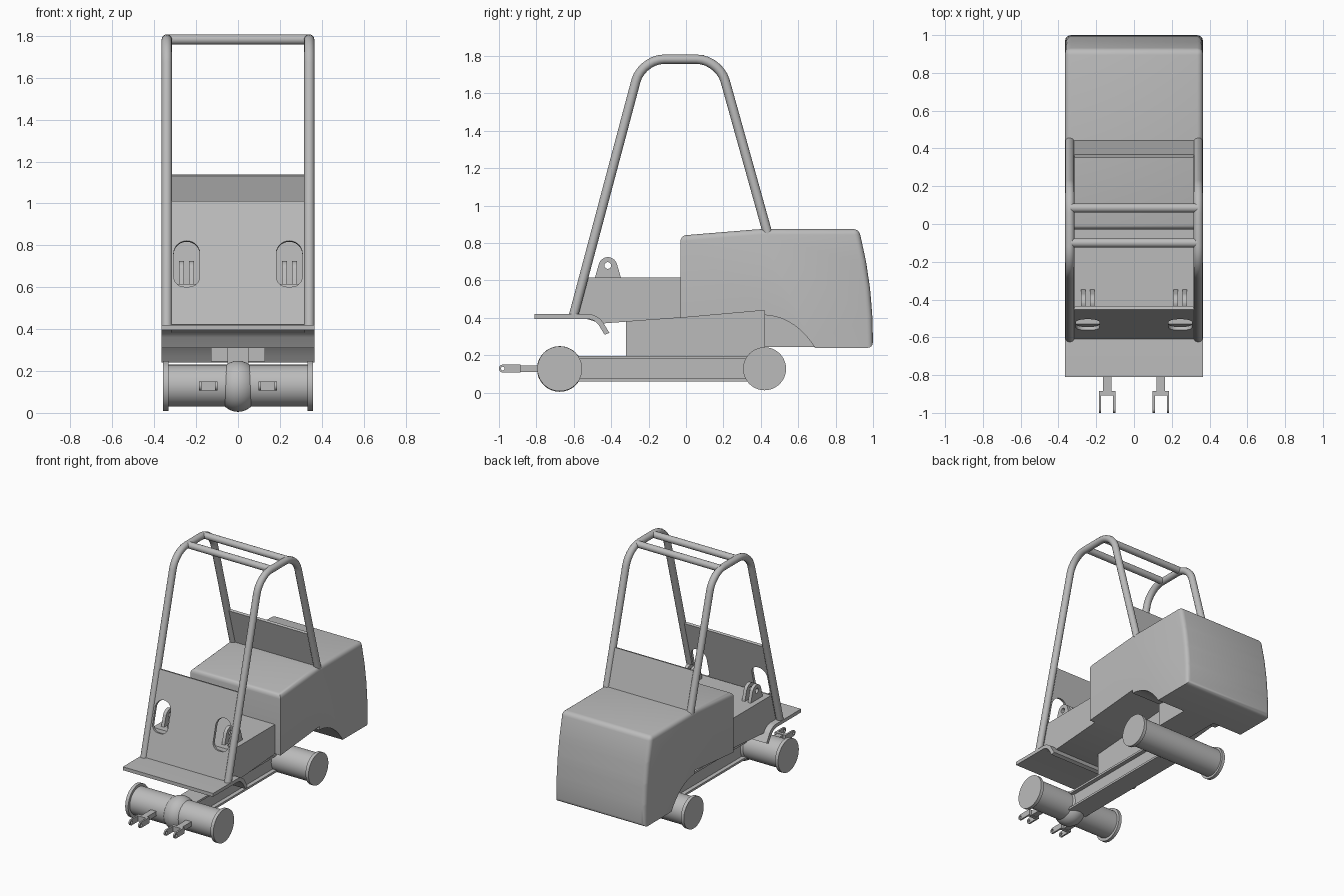
import bpy, bmesh, math
from mathutils import Vector, Matrix
from mathutils.geometry import interpolate_bezier

if "Cube" in bpy.data.objects:
    bpy.data.objects.remove(bpy.data.objects["Cube"], do_unlink=True)

grey = bpy.data.materials.new("plain_grey")
grey.use_nodes = True
grey.diffuse_color = (0.5, 0.5, 0.5, 1)
grey.node_tree.nodes["Principled BSDF"].inputs["Base Color"].default_value = (0.5, 0.5, 0.5, 1)


def activate(ob):
    bpy.ops.object.select_all(action='DESELECT')
    ob.select_set(True)
    bpy.context.view_layer.objects.active = ob


def finish(ob, angle=35):
    ob.data.materials.clear()
    ob.data.materials.append(grey)
    activate(ob)
    bpy.ops.object.shade_smooth_by_angle(angle=math.radians(angle))
    return ob


def from_bmesh(name, bm):
    bmesh.ops.recalc_face_normals(bm, faces=bm.faces)
    mesh = bpy.data.meshes.new(name)
    bm.to_mesh(mesh)
    bm.free()
    ob = bpy.data.objects.new(name, mesh)
    bpy.context.collection.objects.link(ob)
    return finish(ob)


def rounded(points, radii, closed=True, steps=8):
    """Round the corners of a 2D path."""
    pts = [Vector((p[0], p[1], 0)) for p in points]
    out = []
    for i, p in enumerate(pts):
        r = radii if isinstance(radii, (int, float)) else radii[i]
        if not closed and i in (0, len(pts) - 1):
            r = 0
        if r == 0:
            out.append(p)
            continue
        a = p + (pts[i - 1] - p).normalized() * r
        b = p + (pts[(i + 1) % len(pts)] - p).normalized() * r
        out += interpolate_bezier(a, a.lerp(p, 0.55), b.lerp(p, 0.55), b, steps)
    return [p for i, p in enumerate(out) if i == 0 or (p - out[i - 1]).length > 1e-4]


def circle(u, v, r, n=20):
    return [Vector((u + r * math.cos(t * math.tau / n), v + r * math.sin(t * math.tau / n), 0))
            for t in range(n)]


def profile(name, points, x0, x1, round_rule=None, width=0.03):
    """Extrude a side (y, z) outline along x, optionally rounding chosen edges."""
    bm = bmesh.new()
    face = bm.faces.new([bm.verts.new((x0, p[0], p[1])) for p in points])
    ext = bmesh.ops.extrude_face_region(bm, geom=[face])
    moved = [g for g in ext["geom"] if isinstance(g, bmesh.types.BMVert)]
    bmesh.ops.translate(bm, verts=moved, vec=(x1 - x0, 0, 0))
    bmesh.ops.recalc_face_normals(bm, faces=bm.faces)
    if round_rule:
        edges = [e for e in bm.edges if all(round_rule(v.co) for v in e.verts)]
        bmesh.ops.bevel(bm, geom=edges, offset=width, segments=4, profile=0.5, affect='EDGES')
    return from_bmesh(name, bm)


def box(name, x0, x1, y0, y1, z0, z1):
    return profile(name, [(y0, z0), (y1, z0), (y1, z1), (y0, z1)], x0, x1)


def curve_mesh(name, loops, matrix, closed=True, extrude=0, bevel=0):
    """Make a holed plate or a round tube from paths."""
    cu = bpy.data.curves.new(name, 'CURVE')
    cu.dimensions = '2D' if closed else '3D'
    cu.fill_mode = 'BOTH' if closed else 'FULL'
    cu.extrude, cu.bevel_depth = extrude, bevel
    cu.bevel_resolution, cu.use_fill_caps = 4, not closed
    for loop in loops:
        sp = cu.splines.new('POLY')
        sp.points.add(len(loop) - 1)
        for pt, p in zip(sp.points, loop):
            pt.co = (p[0], p[1], 0, 1)
        sp.use_cyclic_u = closed
    ob = bpy.data.objects.new(name, cu)
    bpy.context.collection.objects.link(ob)
    ob.matrix_world = matrix
    activate(ob)
    bpy.ops.object.convert(target='MESH')
    ob = bpy.context.object
    bm = bmesh.new()
    bm.from_mesh(ob.data)
    bmesh.ops.remove_doubles(bm, verts=bm.verts, dist=1e-5)
    bmesh.ops.recalc_face_normals(bm, faces=bm.faces)
    bm.to_mesh(ob.data)
    bm.free()
    return finish(ob)


def side_plane(x):
    """Plane whose local axes are world y and z."""
    return Matrix(((0, 0, 1, x), (1, 0, 0, 0), (0, 1, 0, 0), (0, 0, 0, 1)))


def tilted_plane(y, z, dy, dz):
    """Plane across x, leaning along the direction (dy, dz)."""
    d = Vector((dy, dz)).normalized()
    return Matrix(((1, 0, 0, 0), (0, d.x, -d.y, y), (0, d.y, d.x, z), (0, 0, 0, 1)))


def x_cylinder(name, r, x0, x1, y, z, segments=40):
    bm = bmesh.new()
    place = Matrix.Translation(((x0 + x1) / 2, y, z)) @ Matrix.Rotation(math.pi / 2, 4, 'Y')
    bmesh.ops.create_cone(bm, cap_ends=True, segments=segments, radius1=r, radius2=r,
                          depth=x1 - x0, matrix=place)
    return from_bmesh(name, bm)


# Rear body with wheel arches
arch = interpolate_bezier(Vector((0.69, 0.24)), Vector((0.62, 0.35)),
                          Vector((0.53, 0.41)), Vector((0.42, 0.415)), 12)
body = [(-0.03, 0.40), (-0.03, 0.84), (0.40, 0.875), (0.925, 0.875), (0.963, 0.7),
        (0.985, 0.55), (0.997, 0.4), (1.0, 0.24)]
profile("rear_body", body + [tuple(p[:2]) for p in arch] + [(0.42, 0.44)], -0.365, 0.365,
        lambda c: c.z > 0.8 or c.y > 0.9)
box("inner_block", -0.13, 0.13, 0.42, 0.75, 0.245, 0.45)

# Floor block and footplate
profile("floor_block", [(-0.585, 0.41), (-0.53, 0.615), (0, 0.615), (0, 0.403), (-0.45, 0.37)],
        -0.32, 0.32)
plate = [(-0.81, 0.42), (-0.47, 0.42), (-0.41, 0.32), (-0.435, 0.31), (-0.487, 0.395), (-0.81, 0.395)]
profile("footplate", rounded(plate, [0, 0.05, 0, 0, 0.04, 0]), -0.365, 0.365)

# Chassis: centre web and I-beam
profile("centre_web", [(-0.32, 0.18), (0.42, 0.18), (0.42, 0.44), (-0.32, 0.38)], -0.05, 0.05)
box("beam_web", -0.045, 0.045, -0.62, 0.42, 0.07, 0.185)
for part, z in (("lower", 0.06), ("upper", 0.18)):
    box(f"beam_{part}_flange", -0.075, 0.075, -0.62, 0.42, z, z + 0.015)

# Axles with end discs
for part, y, r in (("front", -0.675, 0.12), ("rear", 0.42, 0.115)):
    x_cylinder(part + "_axle", 0.1, -0.34, 0.34, y, 0.13)
    for side, s in (("left", 1), ("right", -1)):
        x_cylinder(f"{part}_{side}_disc", r, s * 0.345 - 0.012, s * 0.345 + 0.012, y, 0.128)

# Differential ball on the front axle
bm = bmesh.new()
bmesh.ops.create_uvsphere(bm, u_segments=32, v_segments=16, radius=0.122,
                          matrix=Matrix.Translation((0, -0.675, 0.127)) @ Matrix.Diagonal((0.85, 1, 1, 1)))
from_bmesh("axle_ball", bm)

# Overhead frame
hoop = rounded([(-0.602, 0.41), (-0.237, 1.783), (0.177, 1.783), (0.437, 0.85)], 0.12, closed=False)
for side, s in (("left", 1), ("right", -1)):
    curve_mesh(side + "_frame_tube", [hoop], side_plane(s * 0.34), closed=False, bevel=0.025)
for part, y in (("front", -0.1), ("rear", 0.085)):
    x_cylinder(part + "_roof_bar", 0.024, -0.34, 0.34, y, 1.783, 20)


# Front panel with rounded slots, and rear panel
def rect(u0, u1, v0, v1):
    return [(u0, v0), (u1, v0), (u1, v1), (u0, v1)]


slots = [rounded(rect(s * 0.245 - 0.062, s * 0.245 + 0.062, 0.186, 0.413),
                 [0.05, 0.05, 0.061, 0.061]) for s in (1, -1)]
curve_mesh("front_panel", [rect(-0.325, 0.325, 0, 0.61)] + slots,
           tilted_plane(-0.6, 0.42, 0.365, 1.373), extrude=0.01)
curve_mesh("rear_panel", [rect(-0.325, 0.325, 0, 0.285)],
           tilted_plane(0.435, 0.86, -0.26, 0.933), extrude=0.01)

# Pedal lugs and front towing forks on both sides
lug = rounded([(-0.49, 0.605), (-0.345, 0.605), (-0.38, 0.725), (-0.455, 0.725)], [0, 0, 0.037, 0.037])
prong = rounded(rect(-1.0, -0.885, 0.108, 0.15), [0.02, 0, 0, 0.02])
for side, s in (("left", 1), ("right", -1)):
    for k in (-1, 1):
        tag = "inner" if k * s < 0 else "outer"
        curve_mesh(f"{side}_{tag}_lug", [lug, circle(-0.418, 0.68, 0.018)],
                   side_plane(s * 0.245 + k * 0.024), extrude=0.012)
        curve_mesh(f"{side}_{tag}_prong", [prong, circle(-0.98, 0.129, 0.01)],
                   side_plane(s * 0.142 + k * 0.038), extrude=0.006)
    x = s * 0.142
    box(side + "_fork_bridge", x - 0.044, x + 0.044, -0.908, -0.885, 0.108, 0.15)
    box(side + "_fork_stem", x - 0.022, x + 0.022, -0.89, -0.76, 0.112, 0.146)
